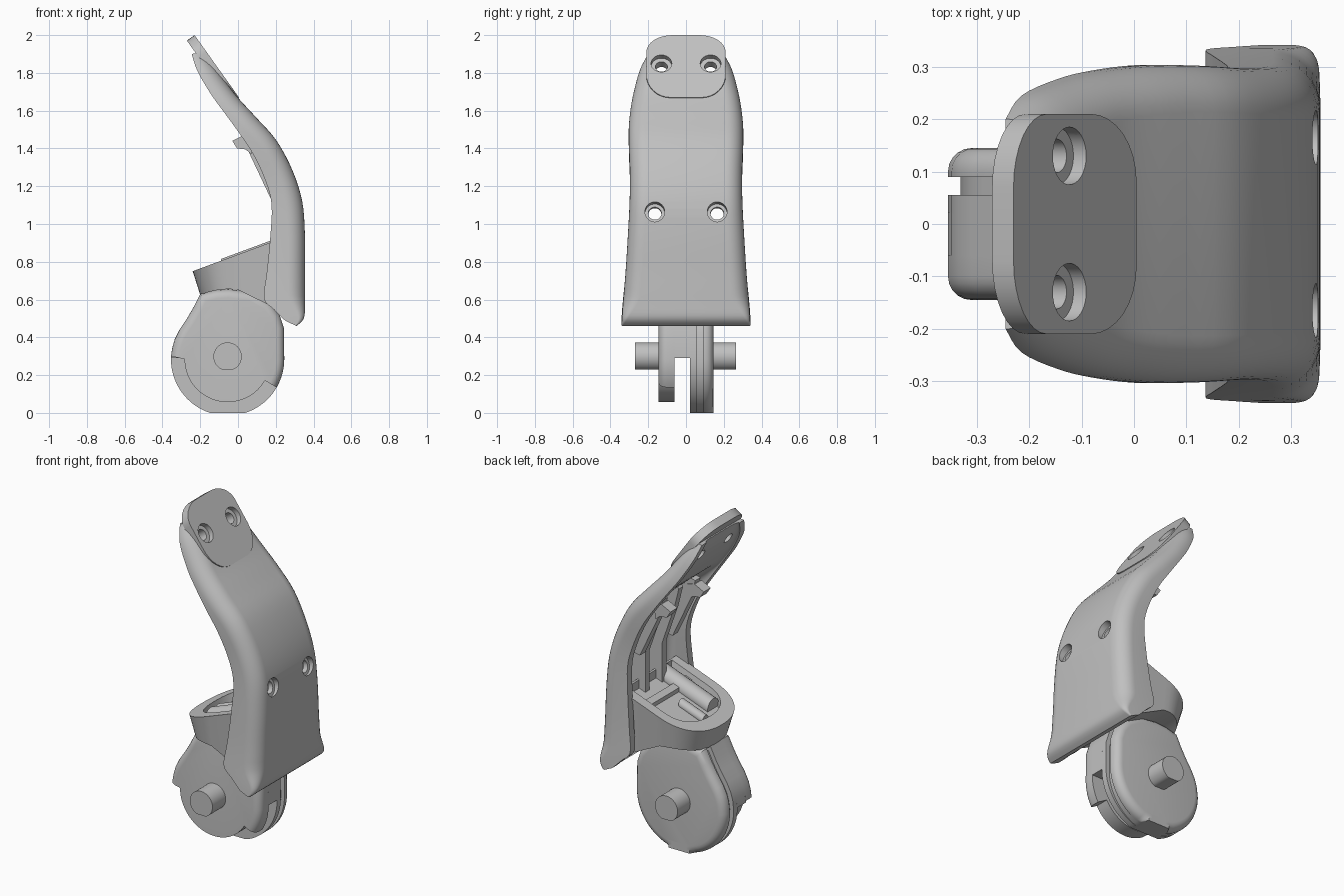
import bpy, bmesh, math
from mathutils import Vector

if "Cube" in bpy.data.objects:
    bpy.data.objects.remove(bpy.data.objects["Cube"], do_unlink=True)

GREY = (0.53, 0.53, 0.53, 1)
mat = bpy.data.materials.new("mid grey")
mat.use_nodes = True
mat.diffuse_color = GREY
mat.node_tree.nodes["Principled BSDF"].inputs["Base Color"].default_value = GREY


def finish(name, bm):
    bmesh.ops.recalc_face_normals(bm, faces=bm.faces)
    me = bpy.data.meshes.new(name)
    bm.to_mesh(me)
    bm.free()
    me.materials.append(mat)
    ob = bpy.data.objects.new(name, me)
    bpy.context.collection.objects.link(ob)
    return ob


def activate(ob):
    bpy.ops.object.select_all(action='DESELECT')
    ob.select_set(True)
    bpy.context.view_layer.objects.active = ob


def smooth(ob):
    activate(ob)
    bpy.ops.object.shade_smooth_by_angle(angle=math.radians(32))


def prism(name, profile, y0, y1, bevel=0):
    """Extrude an XZ profile along y; optionally round the rim at y1."""
    bm = bmesh.new()
    f = bm.faces.new([bm.verts.new((x, y0, z)) for x, z in profile])
    ext = bmesh.ops.extrude_face_region(bm, geom=[f])
    for v in ext["geom"]:
        if isinstance(v, bmesh.types.BMVert):
            v.co.y = y1
    if bevel:
        rim = [e for e in bm.edges if all(
            abs(v.co.y - y1) < 1e-4 and
            math.hypot(v.co.x - HUB[0], v.co.z - HUB[1]) > 0.26 for v in e.verts)]
        bmesh.ops.bevel(bm, geom=rim, offset=bevel, segments=5, profile=0.5, affect='EDGES')
    ob = finish(name, bm)
    smooth(ob)
    return ob


def loft(bm, rings):
    rows = [[bm.verts.new(p) for p in r] for r in rings]
    n = len(rows[0])
    for a, b in zip(rows, rows[1:]):
        for i in range(n):
            j = (i + 1) % n
            bm.faces.new((a[i], a[j], b[j], b[i]))
    for r in (rows[0], rows[-1]):       # caps as strips across the ring
        for i in range(n // 2 - 1):
            bm.faces.new((r[i], r[i + 1], r[n - 2 - i], r[n - 1 - i]))


def cut(ob, centre, axis, steps):
    """Drill coaxial holes; steps are (radius, start, end) along the axis."""
    for radius, a, b in steps:
        bm = bmesh.new()
        bmesh.ops.create_cone(bm, cap_ends=True, segments=32, radius1=radius,
                              radius2=radius, depth=b - a)
        rot = Vector((0, 0, 1)).rotation_difference(axis).to_matrix()
        mid = Vector(centre) + axis * (a + b) / 2
        for v in bm.verts:
            v.co = rot @ v.co + mid
        tool = finish("hole_cutter", bm)
        tool.hide_render = True
        mod = ob.modifiers.new("hole", 'BOOLEAN')
        mod.operation, mod.solver, mod.object = 'DIFFERENCE', 'EXACT', tool
        activate(ob)
        bpy.ops.object.modifier_apply(modifier=mod.name)
        bpy.data.objects.remove(tool, do_unlink=True)


# Curved shell: outer x, z, wall edge x, z, half width
stations = [(-.172, 1.912, -.245, 1.90, .20), (-.125, 1.84, -.215, 1.81, .245),
            (-.052, 1.735, -.145, 1.69, .277), (.003, 1.665, -.08, 1.60, .293),
            (.10, 1.56, 0, 1.49, .303), (.205, 1.44, .08, 1.37, .302),
            (.29, 1.28, .145, 1.23, .297), (.34, 1.12, .178, 1.10, .299),
            (.354, .95, .17, .92, .308), (.355, .75, .152, .74, .32),
            (.355, .58, .138, .605, .333), (.348, .50, .19, .548, .338),
            (.31, .46, .25, .488, .342)]


def spline(pts, per):
    vs = [Vector(p) for p in pts]
    out = []
    for i in range(len(vs) - 1):
        a, b, c, d = vs[max(i - 1, 0)], vs[i], vs[i + 1], vs[min(i + 2, len(vs) - 1)]
        for k in range(per):
            t = k / per
            out.append(b + (c - a) * t / 2 + (a * 2 - b * 5 + c * 4 - d) * t * t / 2
                       + (b * 3 - a - c * 3 + d) * t ** 3 / 2)
    return out + [vs[-1]]


def u_shape(w, d, rw, rd):
    """Half widths and depths of a U with rounded corners."""
    half = [(w, 0)]
    for k in range(9):
        a = math.pi / 2 * k / 8
        half.append((w - rw + rw * math.cos(a), d - rd + rd * math.sin(a)))
    return half + [(-y, s) for y, s in reversed(half)]


rings = []
for ox, oz, ix, iz, w in spline(stations, 4):
    edge, out = Vector((ix, 0, iz)), Vector((ox - ix, 0, oz - iz))
    d = out.length
    out.normalize()
    # the floor thickens towards the pad, the corners sharpen towards the bottom
    floor = min(.055 + .06 * min(max((oz - 1.4) / .4, 0), 1), d * .8)
    r = min(.09, max(.01, (oz - .45) * .6))
    outer = u_shape(w, d, r, min(r, d * .9))
    inner = u_shape(w - .045, d - floor, .05, min(.05, (d - floor) * .9))
    rings.append([edge + out * s + Vector((0, y, 0)) for y, s in outer + inner[::-1]])
bm = bmesh.new()
loft(bm, rings)
shell = finish("curved_shell", bm)

# Flat mounting pad on the upper end, with rounded corners
top, bottom = Vector((-.23, 0, 2.0)), Vector((.005, 0, 1.67))
down = (bottom - top).normalized()
normal = Vector((-down.z, 0, down.x))
length = (bottom - top).length
quarter = [math.pi / 2 * k / 8 for k in range(9)]
half = [(.11 - .11 * math.cos(a), .07 + .14 * math.sin(a)) for a in quarter]
half += [(length - .15 + .15 * math.sin(a), .08 + .13 * math.cos(a)) for a in quarter]
bm = bmesh.new()
outline = half + [(s, -y) for s, y in reversed(half)]
face = bm.faces.new([bm.verts.new(top + down * s + Vector((0, y, 0))) for s, y in outline])
ext = bmesh.ops.extrude_face_region(bm, geom=[face])
bmesh.ops.translate(bm, vec=-normal * 0.05,
                    verts=[v for v in ext["geom"] if isinstance(v, bmesh.types.BMVert)])
pad = finish("mounting_pad", bm)

# Countersunk screw holes
for side in (1, -1):
    for ob in (shell, pad):
        cut(ob, (-.123, side * .13, 1.85), normal, [(.055, -.03, .1), (.032, -.2, .1)])
    cut(shell, (.348, side * .165, 1.065), Vector((.95, 0, .3)).normalized(),
        [(.052, -.03, .1), (.035, -.2, .1)])
for ob in (shell, pad):
    smooth(ob)

# Inner rails, hooks and their stems
rail = [(.09, 1.45), (.12, 1.33), (.20, 1.1), (.20, .85), (.32, .85),
        (.30, 1.12), (.22, 1.35), (.12, 1.49)]
stem = [(.03, 1.49), (.055, 1.385), (.18, 1.12), (.30, 1.14), (.22, 1.35), (.10, 1.51)]
hook = [(.07, 1.37), (.04, 1.395), (-.005, 1.40), (-.03, 1.44), (.03, 1.47), (.08, 1.46)]
for side, label in ((1, "left"), (-1, "right")):
    prism(label + "_rail", rail, side * .06, side * .10)
    prism(label + "_hook_stem", stem, side * .13, side * .18)
    prism(label + "_hook", hook, side * .125, side * .19)


# Sloping collar with a pocket
def rim_z(x):
    return 0.75 + (x + 0.24) * 0.37


def collar_ring(front, width, back, height):
    pts = [(back, -width)]
    for k in range(32):
        a = -math.pi / 2 + math.pi * k / 31
        c, s = math.cos(a), math.sin(a)
        pts.append((-front * max(c, 0) ** .85, math.copysign(abs(s) ** .85, s) * width))
    return [(x, y, height(x)) for x, y in pts + [(back, width)]]


bm = bmesh.new()
loft(bm, [collar_ring(.20, .25, .25, lambda x: .655 - 1.4 * (x + .05) ** 2),
          collar_ring(.24, .272, .25, rim_z),
          collar_ring(.16, .21, .24, rim_z),
          collar_ring(.15, .20, .24, lambda x: rim_z(x) - .05)])
smooth(finish("collar", bm))

# Rounded ridges and a cross bar in the pocket
for name, y, r, x0, x1 in (("side_ridge", -.13, .055, -.09, .28),
                           ("middle_ridge", 0, .03, -.13, .03)):
    bm = bmesh.new()
    loft(bm, [[(x, y + r * math.cos(a), rim_z(x) - .045 + r * math.sin(a))
               for a in [math.tau * (k + .5) / 20 for k in range(20)]] for x in (x0, x1)])
    smooth(finish(name, bm))
prism("pocket_bar", [(.10, .80), (.10, .85), (.14, .865), (.14, .80)], -.2, .2)

# Pivot hub made of layered plates with a flat foot
HUB = (-.055, .285)
crown = [(-.348, .345), (-.335, .39), (-.31, .44), (-.27, .50), (-.235, .56), (-.20, .63),
         (-.12, .65), (-.05, .655), (.07, .64), (.17, .585), (.22, .52), (.243, .45)]


def arc(r, a0, a1, n, cz=HUB[1], low=0):
    angles = [math.radians(a0 + (a1 - a0) * k / n) for k in range(n + 1)]
    return [(HUB[0] + r * math.cos(a), max(low, cz + r * math.sin(a))) for a in angles]


full = arc(.30, 0, -180, 40) + crown
groove = [(HUB[0] + (x - HUB[0]) * .92, z * .95) for x, z in full]
stepped = arc(.30, 0, -30, 8) + arc(.228, -30, -180, 32) + [(-.355, .30)] + crown
upper = [(.245, .29), (-.355, .29)] + crown
prism("left_plate", full, .09, .145, .045)
prism("groove_core", groove, .05, .095)
prism("inner_plate", full, .02, .055)
prism("centre_block", upper, -.062, .022)
prism("right_plate", stepped, -.06, -.145, .045)

# Axle stubs with a flat underside
pin = arc(.075, 0, 360 - 360 / 32, 31, .298, .23)
prism("right_axle", pin, -.27, -.08)
prism("left_axle", pin, .06, .265)
